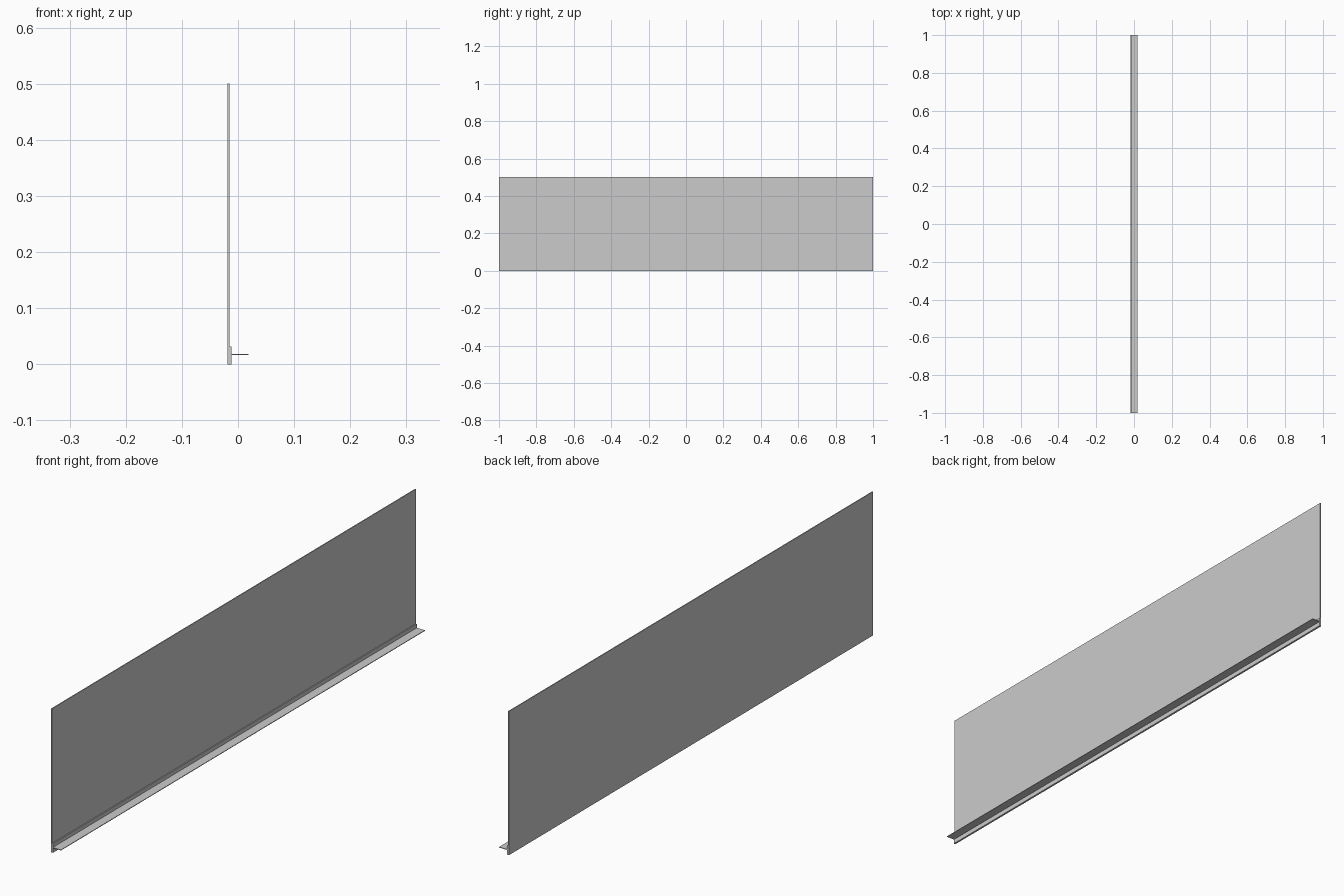
import bpy
import bmesh

if "Cube" in bpy.data.objects:
    bpy.data.objects.remove(bpy.data.objects["Cube"])

LENGTH = 2.0


def extrude_profile(name, points):
    """Extrude an (x, z) outline along the full length in y."""
    bm = bmesh.new()
    face = bm.faces.new([bm.verts.new((x, -LENGTH / 2, z)) for x, z in points])
    result = bmesh.ops.extrude_face_region(bm, geom=[face])
    verts = [g for g in result["geom"] if isinstance(g, bmesh.types.BMVert)]
    bmesh.ops.translate(bm, vec=(0, LENGTH, 0), verts=verts)
    bmesh.ops.recalc_face_normals(bm, faces=bm.faces)
    mesh = bpy.data.meshes.new(name)
    bm.to_mesh(mesh)
    bm.free()
    obj = bpy.data.objects.new(name, mesh)
    bpy.context.collection.objects.link(obj)
    return obj


# Tall thin upright sheet
back, front = -0.019, -0.0155
extrude_profile("upright_panel", [(back, 0), (front, 0), (front, 0.5), (back, 0.5)])

# T-shaped rail along the foot: mounting strip with a projecting flange
strip, tip = -0.012, 0.019
low, high = 0.0162, 0.0185
extrude_profile("foot_rail", [
    (front, 0), (strip, 0), (strip, low), (tip, low),
    (tip, high), (strip, high), (strip, 0.032), (front, 0.032),
])
